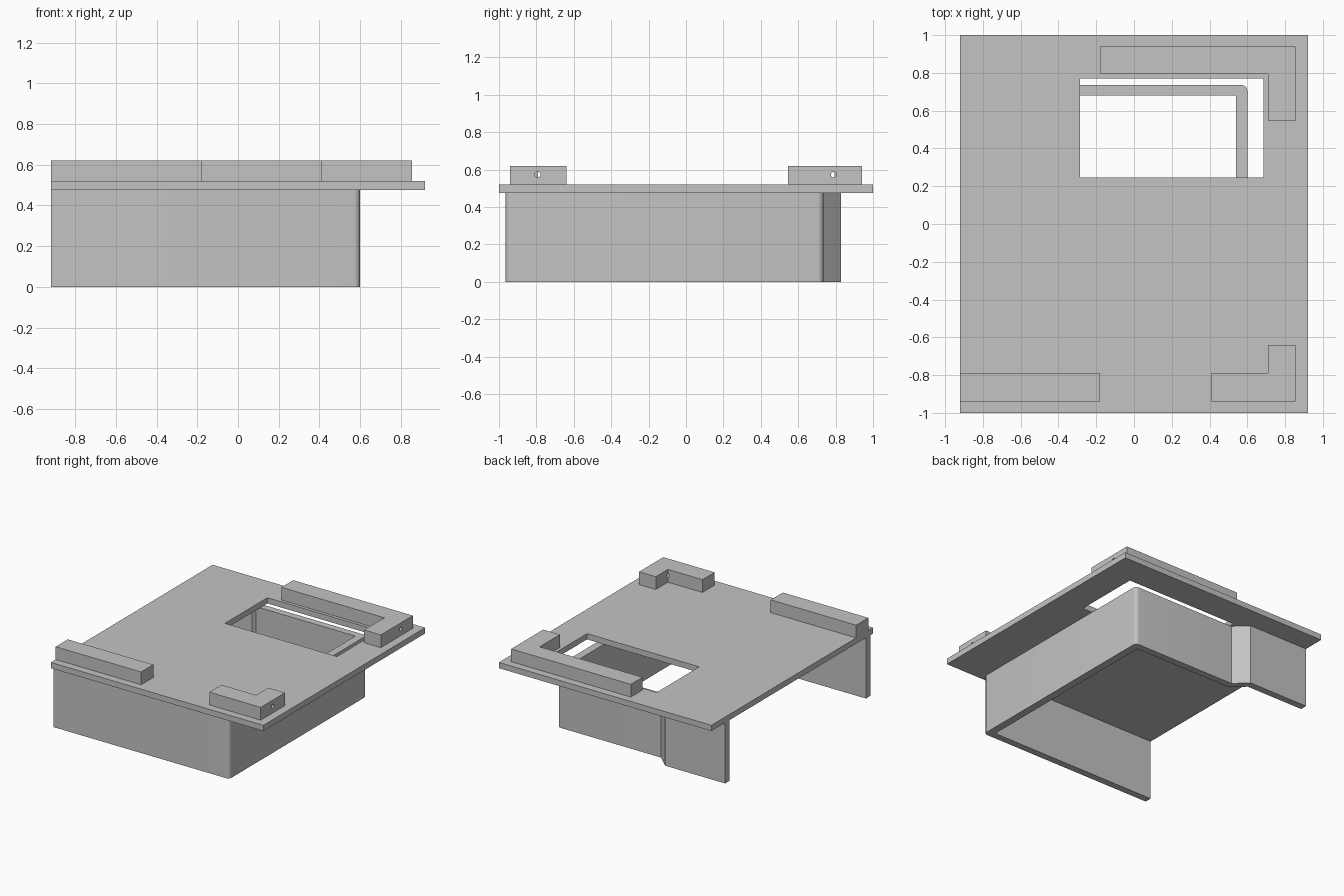
import bpy, bmesh
from math import sin, cos, pi, radians
from mathutils import Matrix

cube = bpy.data.objects.get("Cube")
if cube:
    bpy.data.objects.remove(cube, do_unlink=True)

grey = bpy.data.materials.new("plain grey")
grey.use_nodes = True
colour = (0.55, 0.55, 0.55, 1)
grey.diffuse_color = colour
grey.node_tree.nodes["Principled BSDF"].inputs["Base Color"].default_value = colour


def add_object(name, bm):
    bmesh.ops.recalc_face_normals(bm, faces=bm.faces)
    mesh = bpy.data.meshes.new(name)
    bm.to_mesh(mesh)
    bm.free()
    mesh.materials.append(grey)
    obj = bpy.data.objects.new(name, mesh)
    bpy.context.collection.objects.link(obj)
    return obj


def prism(name, outline, z0, z1):
    """Extrude a plan outline from z0 up to z1."""
    bm = bmesh.new()
    face = bm.faces.new([bm.verts.new((x, y, z0)) for x, y in outline])
    grown = bmesh.ops.extrude_face_region(bm, geom=[face])["geom"]
    verts = [g for g in grown if isinstance(g, bmesh.types.BMVert)]
    bmesh.ops.translate(bm, verts=verts, vec=(0, 0, z1 - z0))
    return add_object(name, bm)


def rect(x0, x1, y0, y1):
    return [(x0, y0), (x1, y0), (x1, y1), (x0, y1)]


def arc(cx, cy, r, start, steps=6):
    """Quarter circle, anticlockwise from the start angle."""
    angles = [start + pi / 2 * i / steps for i in range(steps + 1)]
    return [(cx + r * cos(a), cy + r * sin(a)) for a in angles]


def cut(obj, cutter):
    """Subtract the cutter, keep the result and discard the cutter."""
    cutter.hide_render = True
    mod = obj.modifiers.new("cut", "BOOLEAN")
    mod.operation = "DIFFERENCE"
    mod.solver = "EXACT"
    mod.object = cutter
    graph = bpy.context.evaluated_depsgraph_get()
    result = bpy.data.meshes.new_from_object(obj.evaluated_get(graph))
    obj.modifiers.clear()
    obj.data = result
    bpy.data.objects.remove(cutter, do_unlink=True)


def bore(y):
    """Thin cylinder along x for a pin hole."""
    bm = bmesh.new()
    turn = Matrix.Translation((0.79, y, 0.573)) @ Matrix.Rotation(pi / 2, 4, "Y")
    bmesh.ops.create_cone(bm, cap_ends=True, segments=24, radius1=0.015,
                          radius2=0.015, depth=0.18, matrix=turn)
    return add_object("bore_cutter", bm)


# Top plate with its window
LEFT, PLATE_Z, TOP_Z, RAIL_Z = -0.92, 0.475, 0.52, 0.62
plate = prism("top_plate", rect(LEFT, 0.92, -1, 1), PLATE_Z, TOP_Z)
cut(plate, prism("window_cutter", rect(-0.285, 0.685, 0.245, 0.77), 0.4, 0.6))

# Skirt wall open on one side, with rounded corners and a slanted jog
R = 0.03
outer = ([(LEFT, -0.965)] + arc(0.6 - R, -0.965 + R, R, -pi / 2)
         + arc(0.6 - R, 0.735 - R, R, 0)
         + [(-0.3, 0.735), (-0.4, 0.83), (LEFT, 0.83)])
inner = [(LEFT, 0.775), (-0.42, 0.775), (-0.32, 0.68),
         (0.54, 0.68), (0.54, -0.91), (LEFT, -0.91)]
skirt = prism("skirt_wall", outer + inner, 0, PLATE_Z)

# Raised rails on the plate
prism("front_left_rail", rect(LEFT, -0.18, -0.94, -0.79), TOP_Z, RAIL_Z)
front_rail = prism("front_corner_rail",
                   [(0.41, -0.94), (0.855, -0.94), (0.855, -0.64),
                    (0.71, -0.64), (0.71, -0.79), (0.41, -0.79)], TOP_Z, RAIL_Z)
back_rail = prism("back_corner_rail",
                  [(-0.18, 0.94), (-0.18, 0.795), (0.71, 0.795),
                   (0.71, 0.545), (0.855, 0.545), (0.855, 0.94)], TOP_Z, RAIL_Z)

# Pin holes through the corner rails
cut(front_rail, bore(-0.793))
cut(back_rail, bore(0.79))

# Smooth only the round surfaces
bpy.ops.object.select_all(action="DESELECT")
for obj in (skirt, front_rail, back_rail):
    obj.select_set(True)
bpy.context.view_layer.objects.active = skirt
bpy.ops.object.shade_smooth_by_angle(angle=radians(30))
